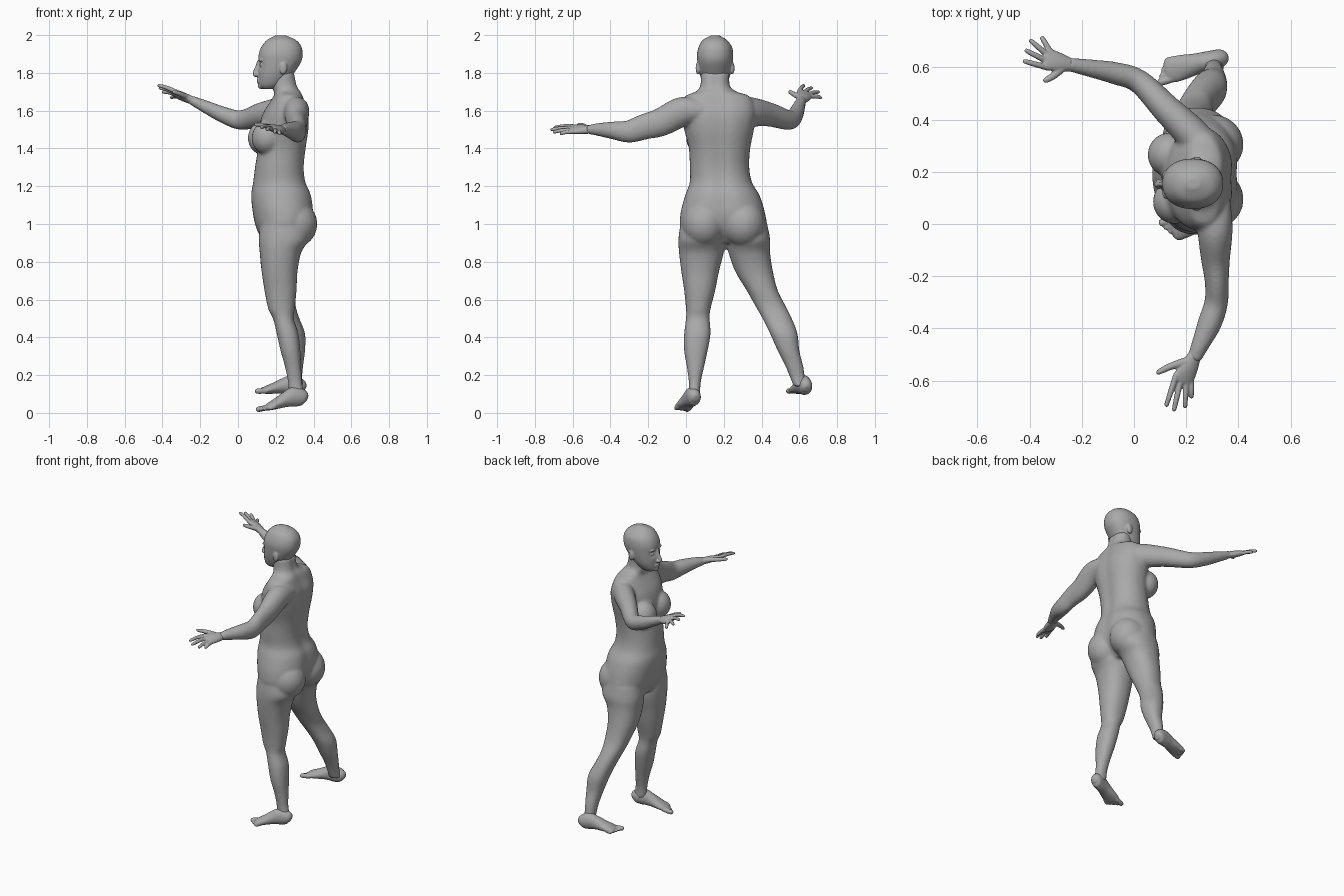
import bpy
import bmesh
from math import sin, cos, pi, exp, copysign
from mathutils import Vector, Matrix

cube = bpy.data.objects.get("Cube")
if cube:
    bpy.data.objects.remove(cube, do_unlink=True)

UP = Vector((0, 0, 1))

clay = bpy.data.materials.new("clay_grey")
clay.use_nodes = True
clay.diffuse_color = (0.4, 0.4, 0.4, 1)
clay.node_tree.nodes["Principled BSDF"].inputs["Base Color"].default_value = (0.4, 0.4, 0.4, 1)


def smooth_rows(rows, steps=5):
    """Catmull-Rom interpolation through rows of numbers."""
    rows = [tuple(r) for r in rows]
    padded = [rows[0]] + rows + [rows[-1]]
    out = []
    for i in range(len(rows) - 1):
        quads = list(zip(*padded[i:i + 4]))
        for s in range(steps):
            t = s / steps
            out.append([b + 0.5 * t * (c - a + t * (2 * a - 5 * b + 4 * c - d + t * (3 * (b - c) + d - a)))
                        for a, b, c, d in quads])
    out.append(list(rows[-1]))
    return out


def skin_rings(bm, rings):
    """Bridge closed rings of points and cap both ends."""
    loops = [[bm.verts.new(p) for p in ring] for ring in rings]
    n = len(loops[0])
    for low, high in zip(loops, loops[1:]):
        for i in range(n):
            j = (i + 1) % n
            bm.faces.new((low[i], low[j], high[j], high[i]))
    bm.faces.new(loops[0][::-1])
    bm.faces.new(loops[-1])


def stack(bm, rows, power=2.2, groove=0.0, n=40):
    """Level cross-sections given as height, x range, y range."""
    rings = []
    for z, xa, xb, ya, yb in smooth_rows(rows):
        ring = []
        for k in range(n):
            a = 2 * pi * k / n
            c, s = [copysign(abs(v) ** (2 / power), v) for v in (cos(a), sin(a))]
            back = min(a, 2 * pi - a)
            c *= 1 - groove * exp(-(back / 0.22) ** 2)
            ring.append(((xa + xb) / 2 + c * (xb - xa) / 2, (ya + yb) / 2 + s * (yb - ya) / 2, z))
        rings.append(ring)
    skin_rings(bm, rings)


def tube(bm, rows, side=None, n=20, steps=5):
    """Sweep along points; each row is x, y, z, half width, half height."""
    rows = smooth_rows(rows, steps)
    points = [Vector(r[:3]) for r in rows]
    rings = []
    for i, (p, row) in enumerate(zip(points, rows)):
        along = (points[min(i + 1, len(points) - 1)] - points[max(i - 1, 0)]).normalized()
        across = (side or along.cross(UP)).normalized()
        over = across.cross(along).normalized()
        rings.append([p + across * cos(2 * pi * k / n) * row[3] + over * sin(2 * pi * k / n) * row[4]
                      for k in range(n)])
    skin_rings(bm, rings)


def ball(bm, centre, size):
    m = Matrix.Translation(centre) @ Matrix.Diagonal((*size, 1))
    bmesh.ops.create_uvsphere(bm, u_segments=24, v_segments=16, radius=1, matrix=m)


def finish(name, bm, voxel, rounds):
    """Fuse the overlapping pieces into one smooth skin."""
    bmesh.ops.recalc_face_normals(bm, faces=bm.faces)
    mesh = bpy.data.meshes.new(name)
    bm.to_mesh(mesh)
    bm.free()
    mesh.materials.append(clay)
    mesh.polygons.foreach_set("use_smooth", [True] * len(mesh.polygons))
    ob = bpy.data.objects.new(name, mesh)
    bpy.context.collection.objects.link(ob)
    fuse = ob.modifiers.new("fuse", "REMESH")
    fuse.mode = "VOXEL"
    fuse.voxel_size = voxel
    fuse.use_smooth_shade = True
    relax = ob.modifiers.new("relax", "SMOOTH")
    relax.factor = 0.5
    relax.iterations = rounds


# Torso and neck
body = bmesh.new()
stack(body, [
    (0.90, .14, .32, .10, .32), (0.97, .10, .38, -.02, .42), (1.05, .08, .405, -.03, .42),
    (1.15, .07, .395, -.005, .39), (1.22, .08, .365, .02, .35), (1.30, .09, .355, .02, .335),
    (1.40, .105, .365, .015, .34), (1.50, .11, .38, -.01, .36), (1.58, .13, .38, -.025, .37),
    (1.64, .165, .36, -.02, .36), (1.68, .19, .345, 0, .33), (1.70, .19, .335, .05, .27),
    (1.73, .18, .315, .075, .233), (1.80, .18, .30, .08, .23)], groove=0.08)
for y, x in ((.085, .155), (.265, .135)):
    ball(body, (x, y, 1.455), (.083, .085, .09))
for y in (.095, .305):
    ball(body, (.30, y, 1.0), (.12, .115, .125))

# Legs
stack(body, [
    (1.0, .12, .36, -.03, .20), (.92, .11, .375, -.04, .205), (.85, .115, .335, -.037, .20),
    (.75, .125, .315, -.025, .175), (.65, .14, .31, -.01, .155), (.55, .16, .30, 0, .13),
    (.50, .185, .295, 0, .125), (.42, .205, .32, -.01, .13), (.33, .225, .33, -.01, .115),
    (.24, .25, .335, .005, .095), (.16, .265, .34, .015, .078), (.09, .27, .355, .015, .075)])
stack(body, [
    (1.0, .12, .36, .20, .43), (.92, .11, .375, .215, .445), (.85, .115, .335, .225, .445),
    (.75, .125, .31, .26, .46), (.65, .15, .305, .32, .485), (.57, .175, .305, .365, .525),
    (.50, .20, .325, .405, .56), (.42, .225, .355, .445, .59), (.33, .25, .355, .485, .60),
    (.25, .265, .345, .525, .62), (.19, .27, .34, .55, .63), (.14, .27, .345, .57, .645)])

# Arms
tube(body, [
    (.30, .08, 1.60, .07, .06), (.31, -.02, 1.595, .068, .078), (.312, -.13, 1.54, .056, .075),
    (.317, -.22, 1.515, .046, .068), (.315, -.30, 1.49, .045, .06), (.29, -.38, 1.495, .046, .048),
    (.255, -.46, 1.50, .035, .035), (.228, -.52, 1.50, .027, .023)], n=28)
tube(body, [
    (.28, .25, 1.60, .065, .06), (.235, .33, 1.595, .066, .078), (.125, .44, 1.58, .056, .064),
    (.02, .545, 1.55, .046, .052), (-.07, .577, 1.575, .043, .044), (-.17, .597, 1.62, .034, .034),
    (-.255, .612, 1.66, .026, .023)], n=28)
finish("body", body, 0.009, 6)

# Head
head = bmesh.new()
stack(head, [
    (1.715, .13, .19, .12, .185), (1.735, .112, .24, .098, .207), (1.77, .108, .275, .08, .228),
    (1.81, .107, .305, .068, .24), (1.86, .108, .335, .06, .248), (1.90, .11, .342, .058, .25),
    (1.94, .125, .335, .068, .242), (1.975, .155, .305, .09, .215), (1.999, .20, .25, .135, .175)], n=56)
MID = .152
for v in head.verts:
    for s in (-1, 1):
        socket = Vector((.115, MID + s * .034, 1.845))
        v.co.x += .018 * exp(-((v.co - socket).length / .02) ** 2)
for s in (-1, 1):
    ball(head, (.131, MID + s * .034, 1.842), (.017, .018, .013))
    ball(head, (.122, MID + s * .032, 1.868), (.014, .026, .008))
    ball(head, (.094, MID + s * .011, 1.79), (.011, .009, .008))
    ball(head, (.24, .154 + s * .091, 1.825), (.02, .012, .034))
tube(head, [(.112, MID, 1.862, .009, .01), (.10, MID, 1.825, .009, .012),
            (.088, MID - .002, 1.795, .012, .011), (.10, MID, 1.782, .008, .008)], side=Vector((0, 1, 0)))
for z in (1.765, 1.753):
    ball(head, (.109, MID, z), (.011, .025, .007))
ball(head, (.122, MID, 1.73), (.017, .024, .015))
finish("head", head, 0.005, 4)


def make_hand(name, wrist, knuckle, tips, thumb_tip):
    bm = bmesh.new()
    wrist, knuckle, thumb_tip = Vector(wrist), Vector(knuckle), Vector(thumb_tip)
    tips = [Vector(t) for t in tips]
    ahead = (knuckle - wrist).normalized()
    side = tips[0] - tips[-1]
    side = (side - ahead * side.dot(ahead)).normalized()
    # Palm
    tube(bm, [(*(wrist - ahead * .02), .025, .02), (*wrist, .027, .021),
              (*wrist.lerp(knuckle, .55), .04, .021), (*knuckle, .044, .015),
              (*(knuckle + ahead * .012), .036, .01)], side=side)
    # Fingers and thumb
    for tip, offset in zip(tips, (.034, .011, -.012, -.034)):
        root = knuckle + side * offset - ahead * .012
        bend = root.lerp(tip, .55) + UP * .004
        tube(bm, [(*root, .012, .012), (*bend, .011, .011), (*tip.lerp(root, .08), .009, .009),
                  (*tip, .005, .005)], n=12)
    root = wrist.lerp(knuckle, .3) + side * .018
    tube(bm, [(*root, .018, .016), (*(root.lerp(thumb_tip, .5) + side * .006), .014, .013),
              (*thumb_tip.lerp(root, .1), .011, .01), (*thumb_tip, .006, .006)], n=12)
    finish(name, bm, 0.004, 3)


make_hand("left_hand", (.232, -.505, 1.50), (.185, -.60, 1.502),
          [(.122, -.70, 1.512), (.152, -.718, 1.50), (.195, -.705, 1.487), (.22, -.668, 1.477)],
          (.086, -.57, 1.528))
make_hand("right_hand", (-.245, .61, 1.655), (-.335, .632, 1.692),
          [(-.425, .625, 1.735), (-.418, .667, 1.722), (-.40, .706, 1.70), (-.355, .718, 1.668)],
          (-.345, .545, 1.702))


def make_foot(name, heel, toe, inner):
    """Sole runs from heel to toe; inner is the side of the big toe."""
    bm = bmesh.new()
    heel, toe = Vector(heel), Vector(toe)
    ahead = (toe - heel).normalized()
    side = UP.cross(ahead).normalized() * inner
    rise = ahead.cross(side).normalized() * inner * -1
    if rise.z < 0:
        rise.negate()
    rows = []
    for d, half, low, high in ((0, .016, .018, .05), (.02, .034, .002, .085), (.07, .038, 0, .105),
                               (.12, .041, .004, .085), (.17, .048, .002, .06), (.21, .05, 0, .042),
                               (.235, .043, .002, .03)):
        p = heel + ahead * d + rise * (low + high) / 2
        rows.append((*p, half, (high - low) / 2))
    tube(bm, rows, side=side, n=28)
    # Toes
    for i, offset in enumerate((.033, .012, -.006, -.023, -.038)):
        r = .015 if i == 0 else .0105
        root = heel + ahead * (.215 - i * .006) + side * offset + rise * .016
        tip = heel + ahead * (.278 - i * .012) + side * offset * 1.1 + rise * .012
        tube(bm, [(*root, r, r), (*root.lerp(tip, .8), r, r), (*tip, r * .5, r * .5)], n=12)
    finish(name, bm, 0.005, 4)


make_foot("left_foot", (.37, .055, .042), (.10, -.035, .003), -1)
make_foot("right_foot", (.352, .64, .092), (.08, .575, .103), 1)
